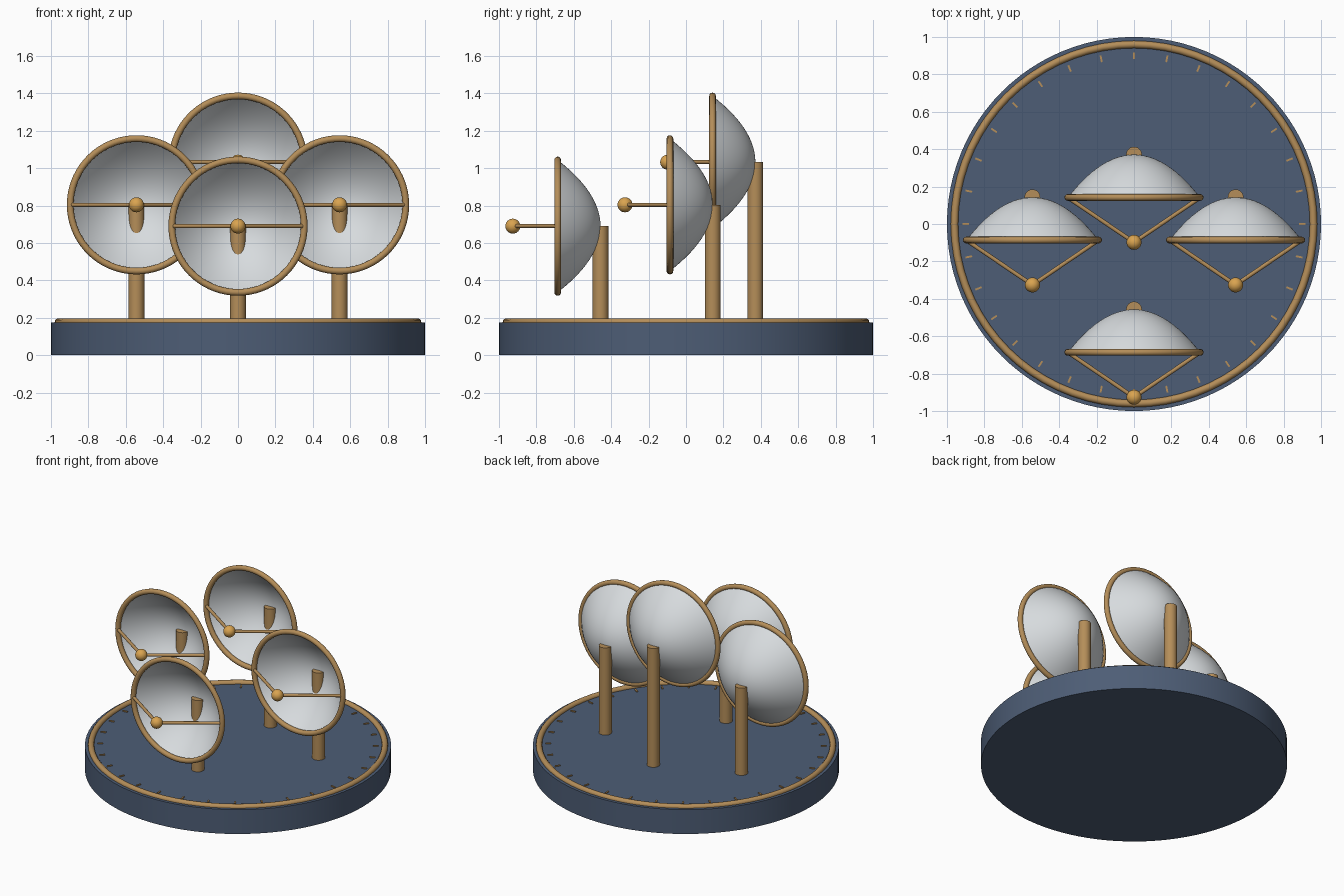
import bpy, bmesh, math
from mathutils import Vector

if "Cube" in bpy.data.objects:
    bpy.data.objects.remove(bpy.data.objects["Cube"])


def material(name, rgb):
    m = bpy.data.materials.new(name)
    m.diffuse_color = (*rgb, 1)
    m.use_nodes = True
    m.node_tree.nodes["Principled BSDF"].inputs["Base Color"].default_value = m.diffuse_color
    return m


NAVY = material("navy", (0.075, 0.11, 0.18))
BRASS = material("brass", (0.46, 0.27, 0.10))
AMBER = material("amber", (0.70, 0.37, 0.08))
SHELL = material("pale_shell", (0.68, 0.71, 0.73))


def finish(name, mat):
    ob = bpy.context.object
    ob.name = name
    ob.data.materials.append(mat)
    bpy.ops.object.shade_smooth_by_angle(angle=math.radians(35))
    return ob


def rod(name, a, b, r, mat, sides=32):
    a, b = Vector(a), Vector(b)
    d = b - a
    bpy.ops.mesh.primitive_cylinder_add(
        vertices=sides, radius=r, depth=d.length, location=(a + b) / 2,
        rotation=d.to_track_quat('Z', 'Y').to_euler())
    return finish(name, mat)


def ring(name, loc, R, r, mat, rot=(0, 0, 0)):
    bpy.ops.mesh.primitive_torus_add(
        location=loc, rotation=rot, major_radius=R, minor_radius=r,
        major_segments=72, minor_segments=12)
    return finish(name, mat)


def bowl(name, loc, R, depth, mat):
    # parabolic profile spun about the y axis, deepest point towards +y
    bm = bmesh.new()
    pts = [bm.verts.new((R * i / 14, depth * (1 - (i / 14) ** 2), 0)) for i in range(15)]
    edges = [bm.edges.new(p) for p in zip(pts, pts[1:])]
    bmesh.ops.spin(bm, geom=pts + edges, cent=(0, 0, 0), axis=(0, 1, 0),
                   angle=math.tau, steps=64)
    bmesh.ops.remove_doubles(bm, verts=bm.verts, dist=1e-4)
    bmesh.ops.recalc_face_normals(bm, faces=bm.faces)
    me = bpy.data.meshes.new(name)
    bm.to_mesh(me)
    bm.free()
    ob = bpy.data.objects.new(name, me)
    ob.location = loc
    bpy.context.collection.objects.link(ob)
    bpy.ops.object.select_all(action='DESELECT')
    ob.select_set(True)
    bpy.context.view_layer.objects.active = ob
    return finish(name, mat)


# round base with brass border
DECK = 0.175
rod("base", (0, 0, 0), (0, 0, DECK), 1.0, NAVY, 96)
ring("base_border", (0, 0, DECK + 0.002), 0.96, 0.02, BRASS)

# radial tick marks around the deck
for i in range(32):
    a = math.tau * i / 32
    bpy.ops.mesh.primitive_cube_add(
        size=1, location=(0.9 * math.cos(a), 0.9 * math.sin(a), DECK + 0.002),
        rotation=(0, 0, a), scale=(0.036, 0.01, 0.01))
    finish("tick_mark", BRASS)


# one dish: post, bowl, rim, two struts and a feed ball
def dish(x, y, z):
    R, depth, reach = 0.354, 0.229, 0.24
    rod("post", (x, y + depth, DECK - 0.02), (x, y + depth, z), 0.042, BRASS)
    bowl("dish_bowl", (x, y, z), R, depth, SHELL)
    ring("dish_rim", (x, y, z), R, 0.018, BRASS, (math.pi / 2, 0, 0))
    for s in (-1, 1):
        rod("feed_strut", (x + s * R, y, z), (x, y - reach, z), 0.011, BRASS, 12)
    bpy.ops.mesh.primitive_uv_sphere_add(segments=32, ring_count=16, radius=0.04,
                                         location=(x, y - reach, z))
    finish("feed_ball", AMBER)


dish(0, -0.686, 0.69)
dish(-0.543, -0.086, 0.804)
dish(0.543, -0.086, 0.804)
dish(0, 0.142, 1.032)
